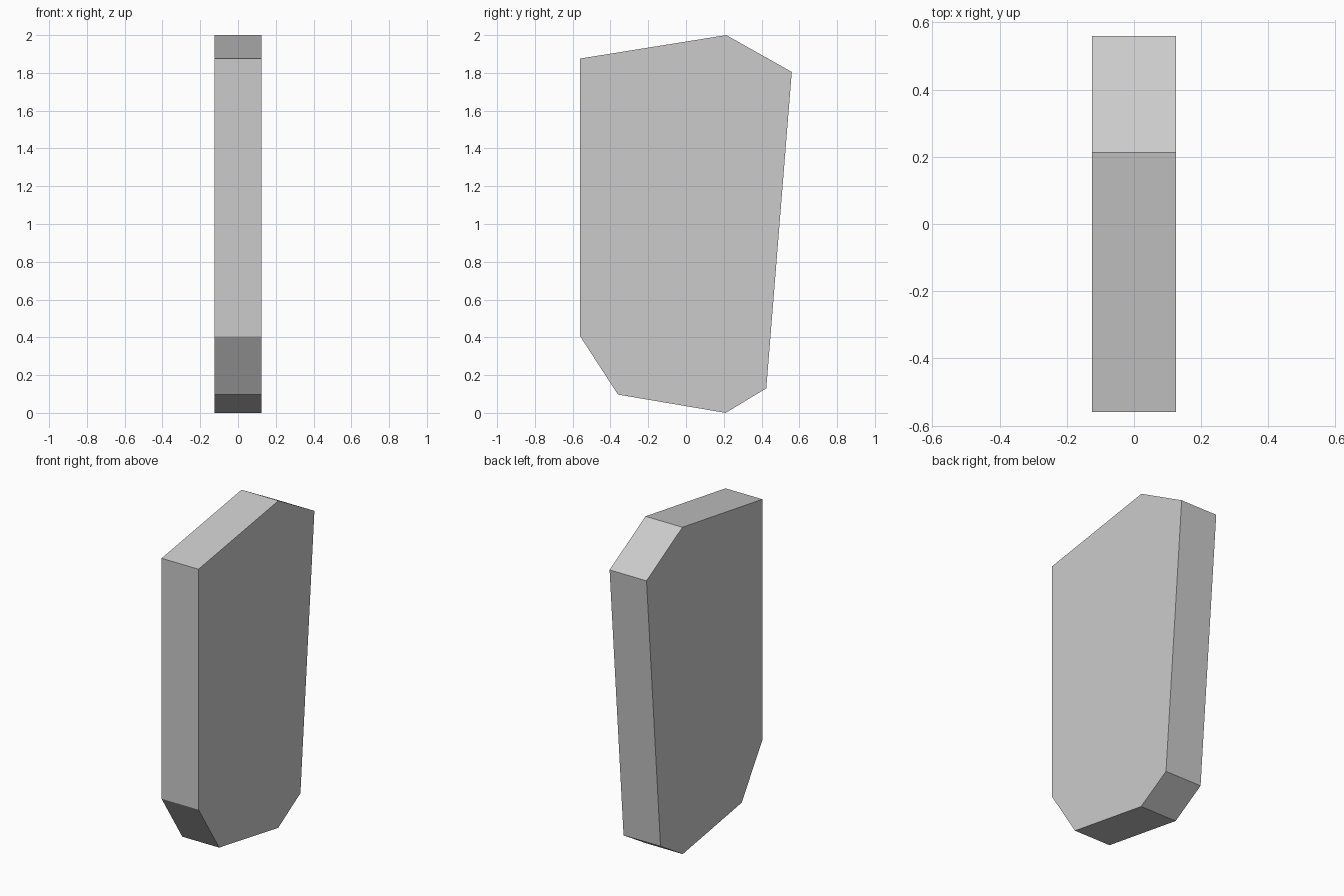
import bpy, bmesh

if "Cube" in bpy.data.objects:
    bpy.data.objects.remove(bpy.data.objects["Cube"])

# Side outline (y, z) of the slab
outline = [(-0.56, 0.405), (-0.36, 0.097), (0.21, 0.0), (0.425, 0.13),
           (0.56, 1.805), (0.213, 2.0), (-0.56, 1.876)]
half_width = 0.125

# Extrude the outline across x
bm = bmesh.new()
side = bm.faces.new([bm.verts.new((-half_width, y, z)) for y, z in outline])
result = bmesh.ops.extrude_face_region(bm, geom=[side], use_keep_orig=True)
moved = [v for v in result["geom"] if isinstance(v, bmesh.types.BMVert)]
bmesh.ops.translate(bm, verts=moved, vec=(2 * half_width, 0, 0))
bmesh.ops.recalc_face_normals(bm, faces=bm.faces)

mesh = bpy.data.meshes.new("stone_slab")
bm.to_mesh(mesh)
bm.free()
bpy.context.collection.objects.link(bpy.data.objects.new("stone_slab", mesh))
